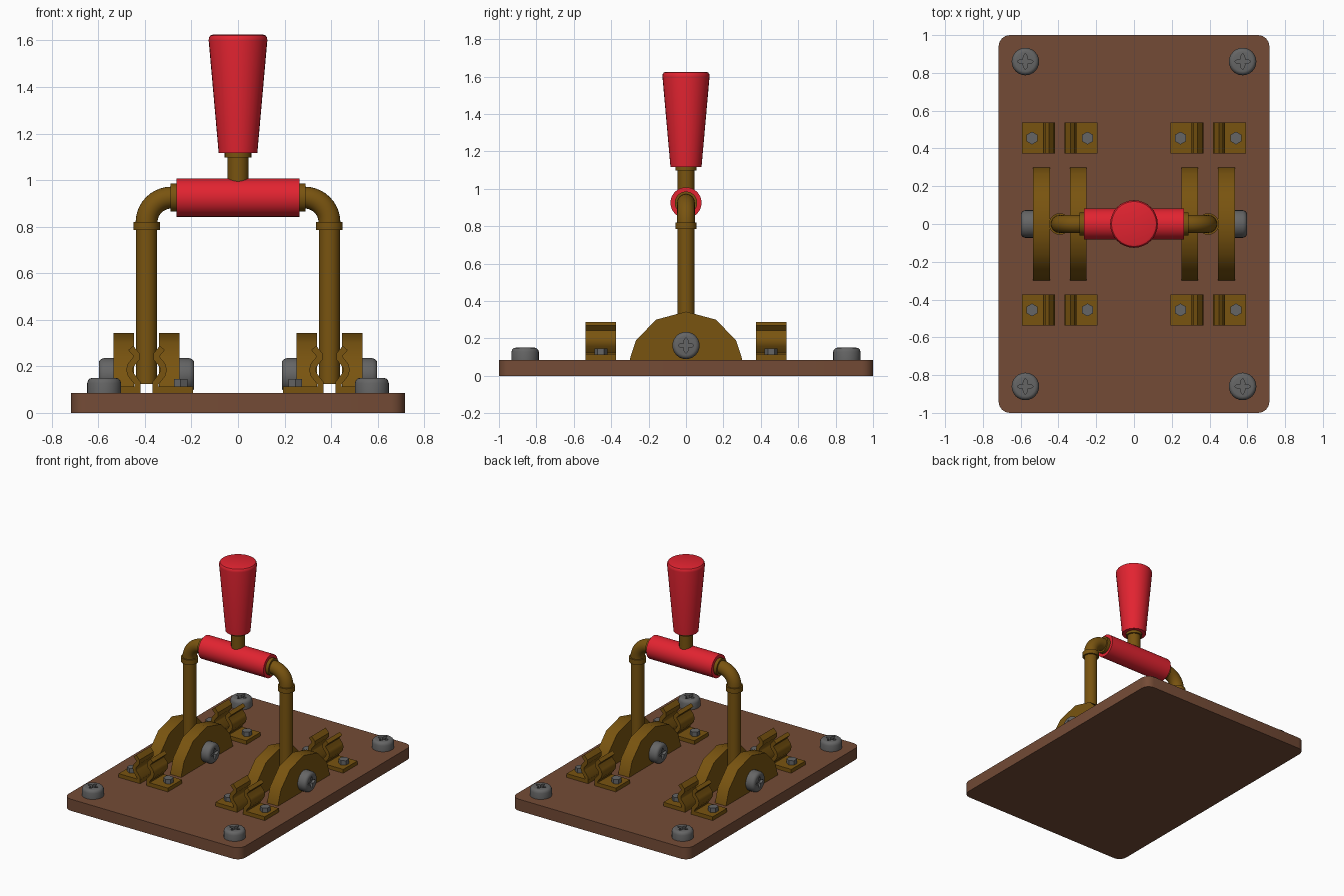
import bpy, bmesh, math
from mathutils import Matrix, Vector

if "Cube" in bpy.data.objects:
    bpy.data.objects.remove(bpy.data.objects["Cube"])


def material(name, rgb):
    m = bpy.data.materials.new(name)
    m.diffuse_color = (*rgb, 1)
    m.use_nodes = True
    m.node_tree.nodes["Principled BSDF"].inputs["Base Color"].default_value = m.diffuse_color
    return m


WOOD = material("brown wood", (0.175, 0.071, 0.037))
BRASS = material("dark brass", (0.190, 0.088, 0.005))
RED = material("red grip", (0.76, 0.017, 0.03))
STEEL = material("grey steel", (0.13, 0.13, 0.13))


def finish(bm, name, mat, matrix=Matrix(), angle=35):
    bmesh.ops.transform(bm, matrix=matrix, verts=bm.verts)
    bmesh.ops.recalc_face_normals(bm, faces=bm.faces)
    me = bpy.data.meshes.new(name)
    bm.to_mesh(me)
    bm.free()
    me.materials.append(mat)
    ob = bpy.data.objects.new(name, me)
    bpy.context.collection.objects.link(ob)
    if angle:
        bpy.ops.object.select_all(action='DESELECT')
        ob.select_set(True)
        bpy.context.view_layer.objects.active = ob
        bpy.ops.object.shade_smooth_by_angle(angle=math.radians(angle))
    return ob


def skin(bm, rings):
    """Join closed rings of points into a capped solid."""
    loops = [[bm.verts.new(p) for p in r] for r in rings]
    n = len(loops[0])
    for a, b in zip(loops, loops[1:]):
        for i in range(n):
            bm.faces.new((a[i], a[(i + 1) % n], b[(i + 1) % n], b[i]))
    bm.faces.new(loops[0])
    bm.faces.new(loops[-1])


def circle(r, h, n):
    return [(r * math.cos(2 * math.pi * i / n), r * math.sin(2 * math.pi * i / n), h) for i in range(n)]


def lathe(name, profile, mat, matrix=Matrix(), n=32):
    bm = bmesh.new()
    skin(bm, [circle(r, h, n) for r, h in profile])
    return finish(bm, name, mat, matrix)


def prism(name, outline, axis_map, lo, hi, mat, angle=35):
    """Extrude a 2D outline; axis_map turns (a, b, depth) into xyz."""
    bm = bmesh.new()
    skin(bm, [[axis_map(a, b, d) for a, b in outline] for d in (lo, hi)])
    return finish(bm, name, mat, angle=angle)


def screw_head(name, matrix):
    """Round head with a four-pointed recess."""
    n, tip, waist = 24, 0.043, 0.016

    def star(h):
        pts = []
        for i in range(n):
            t = abs((i % 6) - 3) / 3          # 1 at a tip, 0 at a waist
            a = 2 * math.pi * i / n
            ca, sa = math.cos(math.pi / 4), math.sin(math.pi / 4)
            p = Vector((tip, 0)).lerp(Vector((waist * ca, waist * sa)), 1 - t)
            r = p.length
            pts.append((r * math.cos(a), r * math.sin(a), h))
        return pts
    bm = bmesh.new()
    skin(bm, [circle(r, h, n) for r, h in
              ((0.073, 0), (0.073, 0.043), (0.069, 0.055), (0.061, 0.063), (0.052, 0.065))]
         + [star(0.065), star(0.045)])
    return finish(bm, name, STEEL, matrix)


def at(x, y, z):
    return Matrix.Translation((x, y, z))


TO_X = Matrix.Rotation(math.pi / 2, 4, 'Y')
TOP = 0.085

# Base board with rounded corners
board = []
for k, (sx, sy) in enumerate(((1, 1), (-1, 1), (-1, -1), (1, -1))):
    for j in range(5):
        a = math.pi / 2 * (k + j / 4)
        board.append((sx * 0.657 + 0.06 * math.cos(a), sy * 0.94 + 0.06 * math.sin(a)))
prism("base_board", board, lambda a, b, d: (a, b, d), 0, TOP, WOOD)

# Corner screws
for x in (-0.575, 0.575):
    for y in (-0.86, 0.86):
        screw_head("corner_screw", at(x, y, TOP))

# Cheek outline (y, z) and spring jaw centreline (distance from rod axis, z)
half = [(0.30, TOP), (0.297, 0.10), (0.267, 0.19), (0.16, 0.30)]
cheek = half + [(0, 0.343)] + [(-y, z) for y, z in reversed(half)]
jaw_line = [(0.039, 0.088), (0.039, 0.128), (0.068, 0.165), (0.074, 0.185),
            (0.068, 0.205), (0.043, 0.235), (0.043, 0.25), (0.068, 0.279)]


def thicken(line, t):
    left, right = [], []
    for i, p in enumerate(line):
        p = Vector(p)
        d = Vector(line[min(i + 1, len(line) - 1)]) - Vector(line[max(i - 1, 0)])
        nrm = Vector((-d.y, d.x)).normalized() * t / 2
        left.append(tuple(p + nrm))
        right.append(tuple(p - nrm))
    return left + right[::-1]


jaw = thicken(jaw_line, 0.028)

for s in (-1, 1):
    cx = 0.393 * s
    # Upright rod and its collar
    lathe("upright_rod", [(0.045, 0.125), (0.045, 0.8)], BRASS, at(cx, 0, 0))
    lathe("rod_collar", [(0.057, 0.785), (0.057, 0.82)], BRASS, at(cx, 0, 0))
    # Elbow swept through a quarter turn, with collar at the crossbar
    bm = bmesh.new()
    rings = []
    for i in range(11):
        a = math.pi / 2 * i / 10
        out = Vector((math.cos(a) * s, 0, math.sin(a)))
        c = Vector((0.286 * s, 0, 0.818)) + out * 0.107
        rings.append([c + out * x + Vector((0, y, 0)) for x, y, _ in circle(0.047, 0, 24)])
    skin(bm, rings)
    finish(bm, "elbow", BRASS)
    lathe("elbow_collar", [(0.06, -0.012), (0.06, 0.012)], BRASS, at(0.277 * s, 0, 0.925) @ TO_X)

    for e in (-1, 1):
        # Cheek plates and pivot screws on both faces
        lo, hi = sorted((cx + e * 0.053, cx + e * 0.142))
        prism("pivot_cheek", cheek, lambda a, b, d: (d, a, b), lo, hi, BRASS)
        screw_head("pivot_screw", at(cx + e * 0.14, 0, 0.162) @ (TO_X if e > 0 else TO_X.inverted()))
        # Spring clips: foot, curved jaw and hex bolt
        for y in (-0.455, 0.455):
            foot = [(cx + e * 0.025, TOP), (cx + e * 0.2, TOP), (cx + e * 0.2, 0.113), (cx + e * 0.025, 0.113)]
            prism("clip_foot", foot, lambda a, b, d: (a, d, b), y - 0.082, y + 0.082, BRASS, 0)
            prism("clip_jaw", [(cx + e * d, z) for d, z in jaw],
                  lambda a, b, d: (a, d, b), y - 0.082, y + 0.082, BRASS, 40)
            lathe("clip_bolt", [(0.034, 0.11), (0.034, 0.145)], STEEL,
                  at(cx + e * 0.147, y, 0) @ Matrix.Rotation(math.pi / 6, 4, 'Z'), 6)

# Red crossbar, brass neck and tapered grip
lathe("crossbar", [(0.083, -0.265), (0.083, 0.265)], RED, at(0, 0, 0.925) @ TO_X)
lathe("grip_neck", [(0.045, 0.97), (0.045, 1.11)], BRASS)
lathe("neck_collar", [(0.057, 1.098), (0.057, 1.12)], BRASS)
lathe("grip", [(0.083, 1.116), (0.126, 1.6), (0.125, 1.612), (0.119, 1.621), (0.108, 1.625)], RED)
